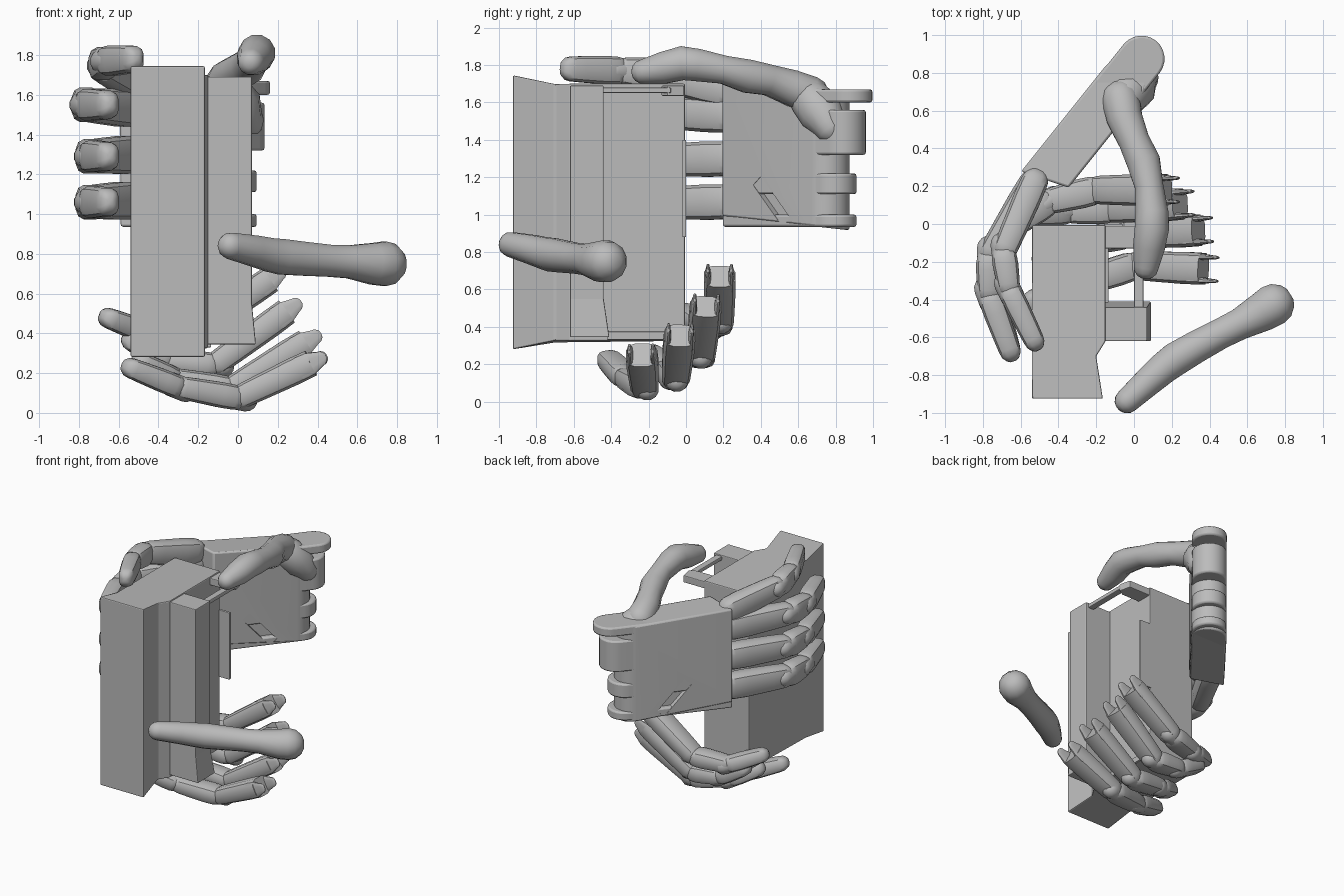
import bpy, bmesh, math
from mathutils import Vector as V, Matrix

old = bpy.data.objects.get("Cube")
if old:
    bpy.data.objects.remove(old, do_unlink=True)

grey = bpy.data.materials.new("plain_grey")
grey.use_nodes = True
grey.diffuse_color = (0.5, 0.5, 0.5, 1)
grey.node_tree.nodes["Principled BSDF"].inputs["Base Color"].default_value = (0.5, 0.5, 0.5, 1)


def finish(name, bm, smooth=0, bevel=0):
    bmesh.ops.recalc_face_normals(bm, faces=bm.faces)
    me = bpy.data.meshes.new(name)
    bm.to_mesh(me)
    bm.free()
    ob = bpy.data.objects.new(name, me)
    bpy.context.collection.objects.link(ob)
    me.materials.append(grey)
    if bevel:
        mod = ob.modifiers.new("soft_edges", 'BEVEL')
        mod.width, mod.segments = bevel, 2
    if smooth:
        bpy.ops.object.select_all(action='DESELECT')
        ob.select_set(True)
        bpy.context.view_layer.objects.active = ob
        bpy.ops.object.shade_smooth_by_angle(angle=math.radians(smooth))
    return ob


def prism(name, outline, levels, shape=None, bevel=0, smooth=0):
    """Extrude an xy outline through z levels; shape(co) may adjust each vertex."""
    bm = bmesh.new()
    rings = [[bm.verts.new((x, y, z)) for x, y in outline] for z in levels]
    n = len(outline)
    bm.faces.new(rings[0])
    bm.faces.new(rings[-1])
    for a, b in zip(rings, rings[1:]):
        for i in range(n):
            j = (i + 1) % n
            bm.faces.new((a[i], a[j], b[j], b[i]))
    if shape:
        for v in bm.verts:
            shape(v.co)
    return finish(name, bm, smooth, bevel)


def box(name, lo, hi, bevel=0):
    return prism(name, [(lo[0], lo[1]), (hi[0], lo[1]), (hi[0], hi[1]), (lo[0], hi[1])],
                 (lo[2], hi[2]), None, bevel)


def limb(name, pts, radii, wide=(0, 0, 1), flat=1.0, square=1.0, caps=(True, True), sides=12):
    """Tapered tube through points, with rounded ends and a rounded-square section."""
    pts = [V(p) for p in pts]
    rings = []
    for i, p in enumerate(pts):
        t = (pts[min(i + 1, len(pts) - 1)] - pts[max(i - 1, 0)]).normalized()
        rings.append((p, radii[i], t))
    round_cap = [(0.45, 0.9), (0.8, 0.6), (0.95, 0.28)]
    if caps[0]:
        p, r, t = rings[0]
        rings = [(p - t * r * d, r * s, t) for d, s in reversed(round_cap)] + rings
    if caps[1]:
        p, r, t = rings[-1]
        rings += [(p + t * r * d, r * s, t) for d, s in round_cap]
    bm = bmesh.new()
    loops = []
    for p, r, t in rings:
        w = V(wide)
        w = (w - t * w.dot(t)).normalized()
        s = t.cross(w)
        loop = []
        for k in range(sides):
            a = math.tau * (k + 0.5) / sides
            c, d = (math.copysign(abs(q) ** square, q) for q in (math.cos(a), math.sin(a)))
            loop.append(bm.verts.new(p + w * r * c + s * r * d * flat))
        loops.append(loop)
    for a, b in zip(loops, loops[1:]):
        for k in range(sides):
            j = (k + 1) % sides
            bm.faces.new((a[k], a[j], b[j], b[k]))
    bm.faces.new(loops[0])
    bm.faces.new(loops[-1])
    return finish(name, bm, 35)


def finger(name, joints, r, wide, forked=False):
    """Three jointed phalanges; a forked finger ends in two broad hinge cheeks."""
    joints = [V(j) for j in joints]
    for i, (a, b) in enumerate(zip(joints, joints[1:])):
        t = (b - a).normalized()
        size = r * (1, 0.92, 0.84)[i]
        start, end = a + t * r * 0.35, b - t * r * 0.3
        open_end = forked and i == 0
        if open_end:
            start = a + t * 0.07
            w = (V(wide) - t * V(wide).dot(t)).normalized()
            for side in (-1, 1):
                off = w * side * r * 0.72
                limb(f"{name}_cheek_{side}", [start + t * 0.06 + off, start + off, a + t * 0.02 + off],
                     [r * 0.7, r * 0.66, r * 0.45], t.cross(w), 0.28, 0.7)
        limb(f"{name}_phalanx_{i + 1}",
             [start, start.lerp(end, 0.25), start.lerp(end, 0.75), end],
             [size * 0.98, size, size * 0.93, size * 0.88], wide, 0.82, 0.65,
             (not open_end, True))
        if i:
            limb(f"{name}_hinge_{i}", [a - t * 0.04, a + t * 0.04], [r * 0.72] * 2, wide)


# Main housing with flared front
def flare(co):
    if co.y < -0.8:
        co.z += 0.045 if co.z > 1 else -0.045

prism("housing", [(-0.54, -0.925), (-0.165, -0.925), (-0.2, -0.7), (-0.15, -0.62),
                  (-0.15, -0.005), (-0.54, -0.005), (-0.54, -0.7)], (0.325, 1.7), flare, 0.008)

# Side grip block, wider at its foot
def foot(co):
    if co.z < 0.4:
        co.x += 0.02 if co.x > 0 else 0
        co.y += 0.03 if co.y > -0.5 else 0

prism("grip_block", [(-0.16, -0.62), (0.07, -0.62), (0.07, -0.44), (-0.16, -0.44)],
      (0.345, 0.55, 1.69), foot, 0.006)

# Top loop, back flange and bottom lip
box("loop_bar", (0.0, -0.45, 1.65), (0.05, -0.08, 1.68), 0.006)
prism("loop_crosspiece", [(-0.16, -0.13), (0.0, -0.13), (0.05, -0.1), (0.03, -0.01), (-0.16, -0.01)],
      (1.635, 1.69), None, 0.006)
box("back_flange", (-0.16, -0.02, 0.88), (-0.06, 0.0, 1.4), 0.004)
box("bottom_lip", (-0.16, -0.42, 0.33), (-0.135, -0.01, 0.375), 0.004)

# Upper hand: palm plate and wrist prongs with rounded ends
along = V((0.54, 0.675, 0)).normalized()
across = V((along.y, -along.x, 0))
knuckle = V((-0.5, 0.2, 0))


def palm_slab(name, z0, z1, y_end, half=0.125, shape=None):
    end = knuckle + along * ((y_end - knuckle.y) / along.y)
    # The inner corner is set back to clear the finger roots
    pts = [knuckle - across * half, knuckle + across * half + along * 0.09]
    for k in range(13):
        a = math.pi * k / 12
        pts.append(end + across * half * math.cos(a) + along * half * math.sin(a))
    return prism(name, [(p.x, p.y) for p in pts], (z0, z1), shape, 0.012, 40)


def palm_slope(co):
    co.z += (0.06 if co.z < 1.2 else 0.04) * (0.75 - co.y) / 0.55

palm = palm_slab("palm", 0.93, 1.67, 0.75, 0.125, palm_slope)
for i, (z0, z1, y) in enumerate([(0.935, 1.0, 0.79), (1.11, 1.22, 0.79), (1.32, 1.56, 0.84),
                                 (1.6, 1.67, 0.875)]):
    palm_slab(f"wrist_prong_{i + 1}", z0, z1, y, 0.122)

# Shallow slanted slot on both faces of the palm
bm = bmesh.new()
turn = Matrix((along, across, (0, 0, 1))).transposed().to_4x4()
centre = knuckle + along * 0.43 + V((0, 0, 1.07))
for side in (-1, 1):
    place = (Matrix.Translation(centre + across * side * 0.125) @ turn
             @ Matrix.Rotation(math.radians(48), 4, 'Y') @ Matrix.Diagonal((0.3, 0.08, 0.07, 1)))
    bmesh.ops.create_cube(bm, size=1, matrix=place)
cutter = finish("slot_cutter", bm)
cutter.hide_render = True
cutter.hide_viewport = True
cut = palm.modifiers.new("slot", 'BOOLEAN')
cut.object, cut.operation, cut.solver = cutter, 'DIFFERENCE', 'EXACT'

# Upper hand: thumb mound and thumb with swollen joints
limb("thumb_mound", [(0.04, 0.77, 1.47), (0.0, 0.73, 1.54), (-0.05, 0.67, 1.61)], [0.09, 0.125, 0.115])
limb("upper_thumb", [(-0.07, 0.66, 1.64), (-0.05, 0.56, 1.68), (0.0, 0.44, 1.72), (0.05, 0.33, 1.74),
                     (0.08, 0.2, 1.775), (0.095, 0.06, 1.8), (0.095, -0.02, 1.81),
                     (0.08, -0.12, 1.785), (0.065, -0.225, 1.765)],
     [0.105, 0.098, 0.085, 0.092, 0.078, 0.09, 0.094, 0.088, 0.068])

# Upper hand: four fingers wrapping the housing
for name, z0, z1, shift in [("middle", 1.53, 1.55, 0.02), ("ring", 1.3, 1.29, 0), ("little", 1.07, 1.06, 0)]:
    finger(f"upper_{name}_finger", [(-0.52, 0.24, z0), (-0.745 - shift, -0.17, z1),
                                    (-0.745 - shift, -0.38, z1), (-0.65, -0.69, z1)], 0.097, (0, 0, 1))
finger("upper_index_finger", [(-0.52, 0.24, 1.66), (-0.69, -0.15, 1.75), (-0.66, -0.35, 1.77),
                              (-0.52, -0.635, 1.78)], 0.092, (0, 0, 1))

# Lower hand: detached thumb with a ball end
limb("lower_thumb", [(0.735, -0.43, 0.75), (0.68, -0.465, 0.75), (0.56, -0.53, 0.76), (0.46, -0.58, 0.765),
                     (0.33, -0.65, 0.775), (0.22, -0.715, 0.785), (0.16, -0.76, 0.795),
                     (0.08, -0.83, 0.815), (-0.035, -0.935, 0.84)],
     [0.115, 0.108, 0.086, 0.083, 0.088, 0.092, 0.087, 0.08, 0.068])

# Lower hand: four forked fingers cupping the base
for name, joints in [
    ("index", [(0.22, 0.18, 0.71), (-0.2, 0.18, 0.42), (-0.45, 0.12, 0.4), (-0.66, -0.02, 0.48)]),
    ("middle", [(0.3, 0.11, 0.55), (-0.12, 0.08, 0.24), (-0.35, 0.07, 0.26), (-0.55, 0.05, 0.37)]),
    ("ring", [(0.4, -0.03, 0.39), (-0.04, -0.055, 0.12), (-0.32, -0.1, 0.17), (-0.5, -0.2, 0.26)]),
    ("little", [(0.43, -0.24, 0.28), (0.0, -0.22, 0.075), (-0.3, -0.32, 0.13), (-0.55, -0.42, 0.23)]),
]:
    finger(f"lower_{name}_finger", joints, 0.087, (0, 1, 0), True)
